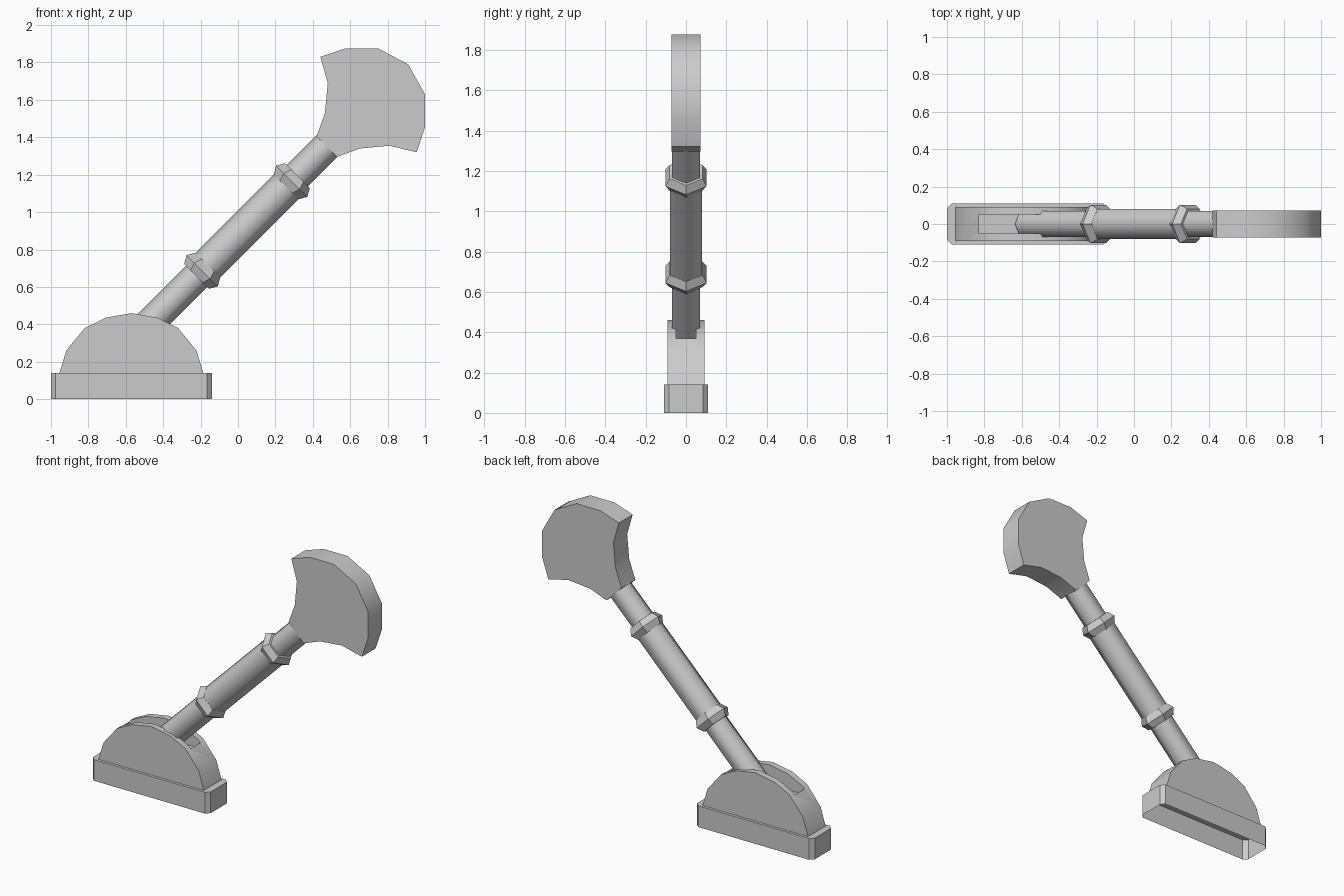
import bpy, bmesh, math
from mathutils import Vector

if "Cube" in bpy.data.objects:
    bpy.data.objects.remove(bpy.data.objects["Cube"])

grey = bpy.data.materials.new("light grey")
grey.diffuse_color = (0.6, 0.6, 0.6, 1)
grey.use_nodes = True
grey.node_tree.nodes["Principled BSDF"].inputs["Base Color"].default_value = grey.diffuse_color


def make(name, bm, angle=None):
    bmesh.ops.recalc_face_normals(bm, faces=bm.faces)
    me = bpy.data.meshes.new(name)
    bm.to_mesh(me)
    bm.free()
    me.materials.append(grey)
    ob = bpy.data.objects.new(name, me)
    bpy.context.collection.objects.link(ob)
    if angle:
        bpy.ops.object.select_all(action='DESELECT')
        bpy.context.view_layer.objects.active = ob
        ob.select_set(True)
        bpy.ops.object.shade_smooth_by_angle(angle=math.radians(angle))
    return ob


def prism(name, pts, depth, axis, angle=None, open_bottom=False):
    """Extrude a closed profile by a vector, starting from the first cap."""
    bm = bmesh.new()
    cap = bm.faces.new([bm.verts.new(p) for p in pts])
    ext = bmesh.ops.extrude_face_region(bm, geom=[cap], use_keep_orig=True)
    new = [v for v in ext["geom"] if isinstance(v, bmesh.types.BMVert)]
    bmesh.ops.translate(bm, verts=new, vec=Vector(axis) * depth)
    if open_bottom:
        bmesh.ops.delete(bm, geom=[cap], context='FACES_ONLY')
    return make(name, bm, angle)


# The handle axis lies in the xz plane at 45 degrees
AXIS = Vector((1, 0, 1)).normalized()
SIDE = Vector((-1, 0, 1)).normalized()
ORIGIN = Vector((-0.4388, 0, 0.4388))


def hex_lathe(name, rings, caps=True, angle=None):
    """Six-sided sections along the handle axis, given as (distance, radius)."""
    bm = bmesh.new()
    loops = []
    for u, r in rings:
        loop = []
        for i in range(6):
            a = i * math.pi / 3
            p = ORIGIN + AXIS * u + SIDE * (r * math.cos(a))
            p.y += r * math.sin(a)
            loop.append(bm.verts.new(p))
        loops.append(loop)
    for a, b in zip(loops, loops[1:]):
        for i in range(6):
            j = (i + 1) % 6
            bm.faces.new((a[i], a[j], b[j], b[i]))
    if caps:
        bm.faces.new(loops[0])
        bm.faces.new(loops[-1])
    return make(name, bm, angle)


# Base: open-bottomed tray with clipped corners
c, x0, x1, y = 0.025, -1.0, -0.14, 0.11
base = [(x0 + c, -y), (x1 - c, -y), (x1, -y + c), (x1, y - c),
        (x1 - c, y), (x0 + c, y), (x0, y - c), (x0, -y + c)]
prism("base", [(px, py, 0) for px, py in base], 0.14, (0, 0, 1), open_bottom=True)

# Domed housing with a slot for the handle
half = [(0.385, 0.14), (0.348, 0.26), (0.25, 0.38), (0.14, 0.435)]
dome = [(-0.57 + dx, z) for dx, z in half] + [(-0.57, 0.46)]
dome += [(-0.57 - dx, z) for dx, z in reversed(half)]
housing = prism("housing", [(px, -0.092, z) for px, z in dome], 0.184, (0, 1, 0))
slot = prism("slot_cutter", [(-0.83, -0.05, 0.33), (-0.31, -0.05, 0.33),
                             (-0.31, -0.05, 0.6), (-0.83, -0.05, 0.6)], 0.10, (0, 1, 0))
cut = housing.modifiers.new("slot", 'BOOLEAN')
cut.object = slot
cut.operation = 'DIFFERENCE'
cut.solver = 'EXACT'
bpy.context.view_layer.objects.active = housing
bpy.ops.object.select_all(action='DESELECT')
housing.select_set(True)
bpy.ops.object.modifier_apply(modifier="slot")
bpy.data.objects.remove(slot)
bpy.ops.object.shade_smooth_by_angle(angle=math.radians(35))

# Handle: thin shaft, thicker grip and two ridged collars
hex_lathe("shaft", [(-0.2, 0.08), (1.295, 0.08)], angle=65)
hex_lathe("grip", [(0.35, 0.093), (1.025, 0.093)], caps=False, angle=65)
for name, u in (("lower_collar", 0.35), ("upper_collar", 1.027)):
    hex_lathe(name, [(u - 0.042, 0.094), (u, 0.118), (u + 0.042, 0.094)])

# Flared head plate with concave shoulders
head = [(0.44, 1.83), (0.575, 1.875), (0.75, 1.875), (0.91, 1.79), (1.0, 1.63),
        (1.0, 1.455), (0.955, 1.32), (0.81, 1.355), (0.65, 1.34), (0.53, 1.295),
        (0.42, 1.405), (0.465, 1.53), (0.48, 1.69)]
prism("head", [(px, -0.072, z) for px, z in head], 0.144, (0, 1, 0), angle=40)
